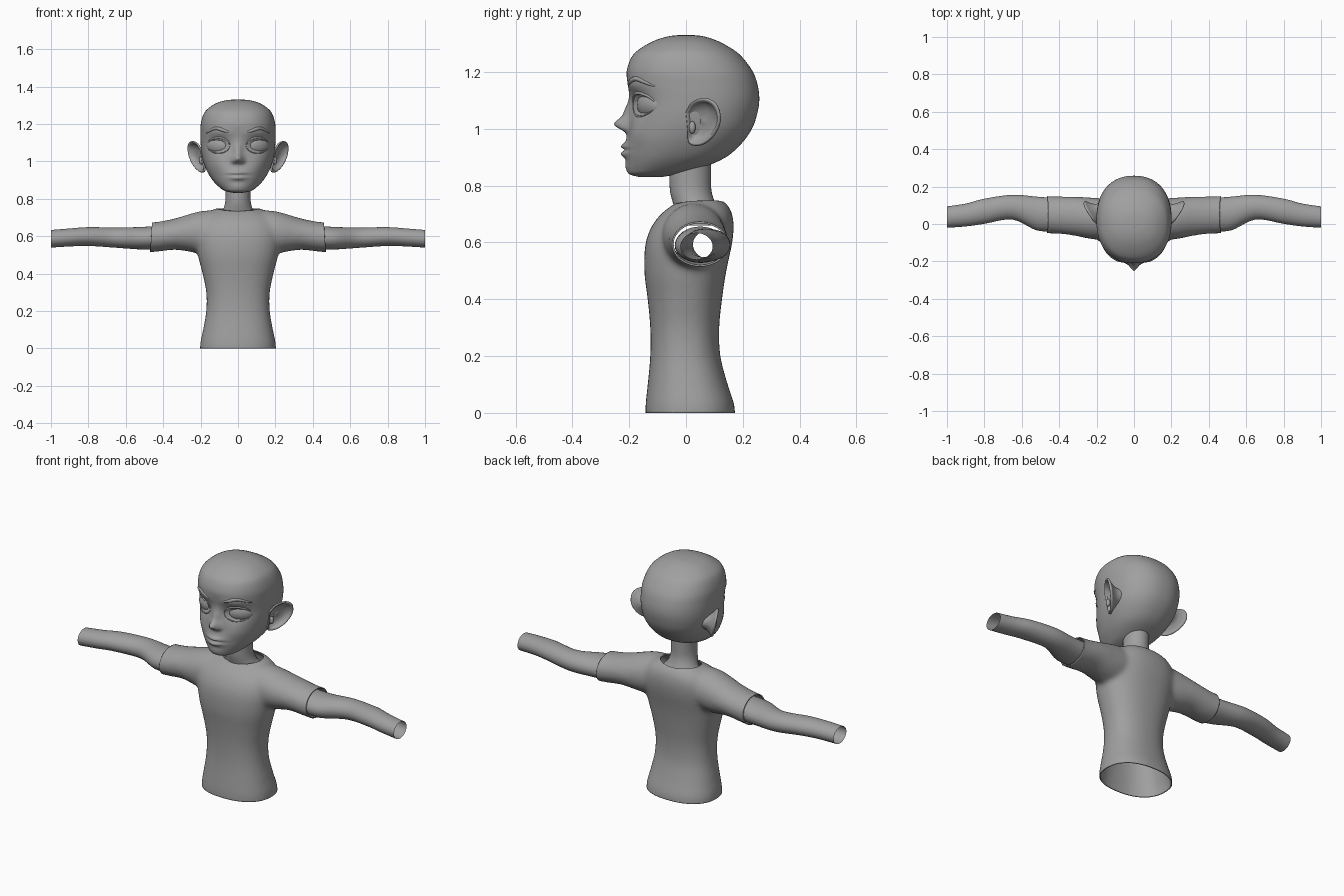
import bpy, bmesh, math
from mathutils import Vector
from mathutils.bvhtree import BVHTree

if "Cube" in bpy.data.objects:
    bpy.data.objects.remove(bpy.data.objects["Cube"], do_unlink=True)

clay = bpy.data.materials.new("clay_grey")
clay.use_nodes = True
GREY = (0.35, 0.35, 0.35, 1)
clay.diffuse_color = GREY
clay.node_tree.nodes["Principled BSDF"].inputs["Base Color"].default_value = GREY


def finish(name, bm):
    bmesh.ops.recalc_face_normals(bm, faces=bm.faces[:])
    for f in bm.faces:
        f.smooth = True
    mesh = bpy.data.meshes.new(name)
    bm.to_mesh(mesh)
    bm.free()
    mesh.materials.append(clay)
    ob = bpy.data.objects.new(name, mesh)
    bpy.context.collection.objects.link(ob)
    return ob


def smooth_keys(keys, steps):
    """Catmull-Rom spline through tuples."""
    out = []
    for i in range(len(keys) - 1):
        p0, p1, p2 = keys[max(i - 1, 0)], keys[i], keys[i + 1]
        p3 = keys[min(i + 2, len(keys) - 1)]
        for s in range(steps):
            t = s / steps
            out.append(tuple(
                b + t / 2 * (c - a + t * (2*a - 5*b + 4*c - d + t * (3*(b - c) + d - a)))
                for a, b, c, d in zip(p0, p1, p2, p3)))
    return out + [keys[-1]]


def loft(bm, rings, cap_start=True, cap_end=True):
    rows = [[bm.verts.new(p) for p in ring] for ring in rings]
    n = len(rows[0])
    for a, b in zip(rows, rows[1:]):
        for i in range(n):
            j = (i + 1) % n
            bm.faces.new((a[i], a[j], b[j], b[i]))
    if cap_start:
        bm.faces.new(rows[0])
    if cap_end:
        bm.faces.new(rows[-1])


def oval(n, power=2.0):
    for i in range(n):
        a = math.tau * i / n
        c, s = math.cos(a), math.sin(a)
        yield (math.copysign(abs(c) ** (2 / power), c),
               math.copysign(abs(s) ** (2 / power), s))


def upright(keys, n, steps, power=2.0):
    """Horizontal rings from (z, half width, front y, back y)."""
    return [[(w * u, (f + b) / 2 + (b - f) / 2 * v, z) for u, v in oval(n, power)]
            for z, w, f, b in smooth_keys(keys, steps)]


def sideways(keys, n, steps, side):
    """Rings across x from (x, centre y, centre z, radius y, radius z)."""
    return [[(side * x, cy + ry * u, cz + rz * v) for u, v in oval(n)]
            for x, cy, cz, ry, rz in smooth_keys(keys, steps)]


# Shirt: torso and sleeves fused, then opened at hem, cuffs and neck
TORSO = [(-.05, .2, -.14, .17), (.02, .203, -.143, .172), (.1, .187, -.135, .147),
         (.2, .17, -.126, .121), (.3, .17, -.126, .117), (.4, .19, -.135, .127),
         (.5, .215, -.147, .142), (.6, .23, -.142, .163), (.67, .215, -.113, .168),
         (.72, .17, -.065, .155), (.752, .11, -.01, .125)]
SLEEVE = [(.08, .03, .635, .1, .105), (.2, .028, .622, .112, .112),
          (.33, .043, .612, .104, .085), (.42, .048, .598, .1, .08),
          (.5, .051, .592, .102, .08), (.56, .053, .59, .102, .08)]
bm = bmesh.new()
loft(bm, upright(TORSO, 48, 4, 2.3))
for side in (1, -1):
    loft(bm, sideways(SLEEVE, 32, 4, side))
base = finish("shirt_base", bm)
HOLE_W, HOLE_D, HOLE_Y = .115, .087, .045
bm = bmesh.new()
loft(bm, [[(HOLE_W * u, HOLE_Y + HOLE_D * v, z) for u, v in oval(64)] for z in (.66, .9)])
cutter = finish("neck_cutter", bm)
cutter.hide_render = True
rm = base.modifiers.new("Fuse", 'REMESH')
rm.mode = 'VOXEL'
rm.voxel_size = .012
sm = base.modifiers.new("Relax", 'SMOOTH')
sm.factor, sm.iterations = .5, 12
cut = base.modifiers.new("Neckline", 'BOOLEAN')
cut.operation, cut.object = 'DIFFERENCE', cutter
fused = base.evaluated_get(bpy.context.evaluated_depsgraph_get())
bm = bmesh.new()
bm.from_mesh(fused.to_mesh())
for ob in (base, cutter):
    bpy.data.objects.remove(ob, do_unlink=True)
pocket = []
for f in bm.faces:
    c = f.calc_center_median()
    if c.z > .6 and (c.x / HOLE_W) ** 2 + ((c.y - HOLE_Y) / HOLE_D) ** 2 < 1.0005:
        pocket.append(f)
bmesh.ops.delete(bm, geom=pocket, context='FACES')
for point, normal in (((0, 0, 0), (0, 0, -1)), ((.5, 0, 0), (1, 0, .06)), ((-.5, 0, 0), (-1, 0, .06))):
    bmesh.ops.bisect_plane(bm, geom=bm.verts[:] + bm.edges[:] + bm.faces[:],
                           plane_co=point, plane_no=normal, clear_outer=True)
shirt = finish("shirt", bm)
thick = shirt.modifiers.new("Cloth", 'SOLIDIFY')
thick.thickness, thick.offset = .006, -1

# Arms: open tubes from inside the sleeves to the wrists
ARM = [(.42, .05, .592, .088, .064), (.52, .056, .589, .09, .06), (.65, .09, .592, .066, .054),
       (.8, .068, .598, .067, .05), (.9, .048, .593, .061, .048), (1, .037, .586, .057, .047)]
for side, name in ((1, "left_arm"), (-1, "right_arm")):
    bm = bmesh.new()
    loft(bm, sideways(ARM, 32, 5, side), False, False)
    finish(name, bm)

# Neck
NECK = [(.66, .12, -.035, .125), (.705, .107, -.037, .123), (.735, .083, -.045, .105),
        (.78, .069, -.056, .09), (.84, .066, -.058, .088), (.92, .068, -.05, .09)]
bm = bmesh.new()
loft(bm, upright(NECK, 40, 5), False)
finish("neck", bm)

# Head: lofted skull with soft swells and hollows for the face
HEAD = [(.831, .02, -.165, -.08), (.84, .065, -.195, -.03), (.86, .098, -.203, .05),
        (.9, .137, -.206, .14), (.95, .167, -.205, .197), (1, .186, -.2, .232),
        (1.05, .196, -.198, .25), (1.1, .2, -.197, .258), (1.15, .201, -.203, .253),
        (1.2, .199, -.209, .236), (1.25, .185, -.193, .2), (1.28, .163, -.165, .165),
        (1.31, .118, -.112, .11), (1.326, .065, -.06, .06), (1.331, .01, -.01, .01)]
# (x, z, spread x, spread z, push along y), mirrored in x
FACE = [(0, 1.015, .026, .022, -.042), (0, 1.05, .019, .045, -.022), (.023, 1, .012, .013, -.014),
        (.1, 1.085, .052, .038, .024), (.1, 1.155, .07, .02, -.007), (0, .93, .065, .04, -.012),
        (0, .939, .04, .01, -.012), (0, .911, .035, .012, -.014), (0, .925, .055, .004, .009),
        (0, .862, .04, .025, -.008), (.11, .985, .05, .04, -.007)]
bm = bmesh.new()
loft(bm, upright(HEAD, 128, 9, 2.25))
for v in bm.verts:
    if v.co.y < 0:
        x, z = abs(v.co.x), v.co.z
        fade = min(1, -v.co.y / .08)
        v.co.y += fade * sum(push * math.exp(-((x - cx) / sx) ** 2 - ((z - cz) / sz) ** 2)
                             for cx, cz, sx, sz, push in FACE)
bm.normal_update()
skin = BVHTree.FromBMesh(bm)
finish("head", bm)


def on_face(x, z):
    return skin.ray_cast(Vector((x, -1, z)), Vector((0, 1, 0)))[0]


def strand(name, path, radius, closed=False):
    """Tapered tube lying on the face."""
    cu = bpy.data.curves.new(name, 'CURVE')
    cu.dimensions = '3D'
    cu.bevel_depth, cu.bevel_resolution = radius, 3
    sp = cu.splines.new('POLY')
    sp.points.add(len(path) - 1)
    for i, (p, q) in enumerate(zip(sp.points, path)):
        p.co = (*q, 1)
        p.radius = .25 + .75 * math.sin(math.pi * i / (len(path) - 1))
    sp.use_smooth = True
    cu.materials.append(clay)
    bpy.context.collection.objects.link(bpy.data.objects.new(name, cu))


# Eyes, lids and brows
for side, name in ((1, "left"), (-1, "right")):
    mid, inner, outer = (on_face(side * x, 1.085) for x in (.104, .05, .158))
    turn = math.atan2(outer.y - inner.y, outer.x - inner.x)
    if side < 0:
        turn += math.pi
    bpy.ops.mesh.primitive_uv_sphere_add(segments=40, ring_count=24, radius=1,
                                         location=mid + Vector((0, .026, 0)), rotation=(0, 0, turn))
    eye = bpy.context.object
    eye.name = name + "_eye"
    eye.scale = (.072, .04, .05)
    eye.data.materials.append(clay)
    bpy.ops.object.shade_smooth()
    for lid, start, rad in (("upper", 0, .006), ("lower", math.pi, .0035)):
        path = []
        for i in range(21):
            a = start + math.pi * i / 20
            path.append(on_face(side * (.104 + .06 * math.cos(a)), 1.085 + .041 * math.sin(a)))
        strand(f"{name}_{lid}_lid", path, rad)
    brow = smooth_keys([(.03, 1.15), (.075, 1.165), (.12, 1.176), (.172, 1.15)], 6)
    strand(name + "_brow", [on_face(side * x, z) + Vector((0, .004, 0)) for x, z in brow], .01)

# Ears: cupped shells flaring out towards the back
OUTLINE = [(.0, 1.06), (.025, 1.097), (.07, 1.108), (.108, 1.085), (.121, 1.03),
           (.098, .975), (.055, .943), (.012, .948), (.006, 1.0)]
edge = smooth_keys(OUTLINE + OUTLINE[:1], 5)[:-1]
# (scale, depth along the ear's facing direction)
SHELL = [(.4, -.07), (.52, -.04), (.8, -.016), (.97, -.007), (1, 0), (.95, .006),
         (.86, .003), (.76, -.009), (.55, -.02), (.25, -.024), (.02, -.022)]
for side, name in ((1, "left_ear"), (-1, "right_ear")):
    rings = []
    for k, d in smooth_keys(SHELL, 3):
        ring = []
        for ey, ez in edge:
            y, z = .05 + (ey - .05) * k, 1.025 + (ez - 1.025) * k
            x = .188 + .6 * y + .22 * (z - 1.025)
            ring.append((side * (x + .85 * d), y - .5 * d, z))
        rings.append(ring)
    bm = bmesh.new()
    loft(bm, rings)
    # Small flap in front of the ear canal
    flap = bmesh.ops.create_uvsphere(bm, u_segments=16, v_segments=10, radius=1)["verts"]
    for v in flap:
        v.co = Vector((side * .197, .022, 1.005)) + Vector((v.co.x * .012, v.co.y * .012, v.co.z * .022))
    finish(name, bm)
